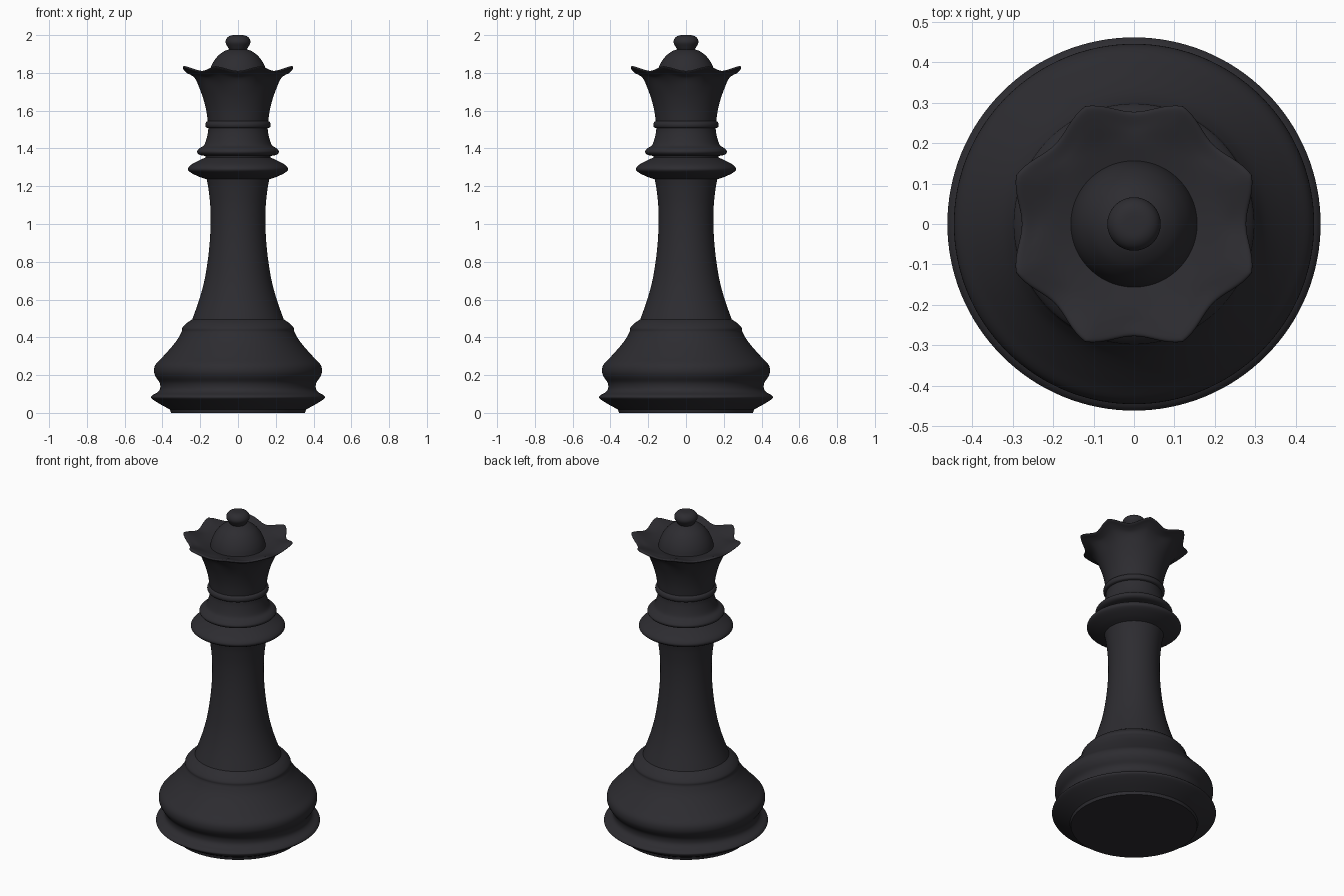
import bpy, bmesh, math
from mathutils import Vector

SEG = 128
mat = bpy.data.materials.new("dark_finish")
mat.diffuse_color = (0.026, 0.025, 0.030, 1)


def spline(pts, n=4):
    """Catmull-Rom curve through the profile points."""
    if len(pts) < 3:
        return [Vector(p) for p in pts]
    p = [Vector(q) for q in pts]
    p = [2 * p[0] - p[1]] + p + [2 * p[-1] - p[-2]]
    out = []
    for i in range(1, len(p) - 2):
        a, b, c, d = p[i - 1:i + 3]
        for k in range(n):
            t = k / n
            out.append(0.5 * (2 * b + (c - a) * t + (2 * a - 5 * b + 4 * c - d) * t * t
                              + (3 * b - a - 3 * c + d) * t ** 3))
    return out + [p[-2]]


def lathe(name, sections, shape=None):
    """Revolve (radius, height) sections; section ends are corners."""
    prof = []
    for s in sections:
        curve = spline(s)
        prof += curve if not prof else curve[1:]
    bm = bmesh.new()
    rings = []
    for r, z in prof:
        if r < 1e-4:
            rings.append([bm.verts.new((0, 0, z))] * SEG)
            continue
        ring = []
        for i in range(SEG):
            a = math.tau * i / SEG
            rr, zz = shape(r, z, a) if shape else (r, z)
            ring.append(bm.verts.new((rr * math.cos(a), rr * math.sin(a), zz)))
        rings.append(ring)
    for lo, hi in zip(rings, rings[1:]):
        for i in range(SEG):
            j = (i + 1) % SEG
            bm.faces.new(list(dict.fromkeys((lo[i], lo[j], hi[j], hi[i]))))
    me = bpy.data.meshes.new(name)
    bm.to_mesh(me)
    bm.free()
    me.materials.append(mat)
    ob = bpy.data.objects.new(name, me)
    bpy.context.collection.objects.link(ob)
    bpy.ops.object.select_all(action='DESELECT')
    ob.select_set(True)
    bpy.context.view_layer.objects.active = ob
    bpy.ops.object.shade_smooth_by_angle(angle=math.radians(35))
    return ob


def scallop(r, z, a):
    """Eight soft points around the crown rim."""
    t = min(max((r - 0.19) / 0.11, 0), 1)
    amt = t * t * (3 - 2 * t)
    dip = 0.5 * abs(math.cos(4 * a)) + 0.25 + 0.25 * math.cos(8 * a)
    return r - 0.038 * amt * dip, z - 0.025 * amt * dip


# Foot, flared rim and rounded base
lathe("base", [
    [(0, 0), (0.355, 0)],
    [(0.355, 0), (0.36, 0.018)],
    [(0.36, 0.018), (0.41, 0.045), (0.45, 0.07), (0.461, 0.083), (0.452, 0.095)],
    [(0.452, 0.095), (0.425, 0.11), (0.412, 0.13), (0.415, 0.16), (0.435, 0.19),
     (0.445, 0.22), (0.437, 0.255), (0.40, 0.295), (0.355, 0.345), (0.32, 0.39), (0.297, 0.432)],
    [(0.297, 0.432), (0.295, 0.45), (0.272, 0.475), (0.242, 0.495)],
])

# Slender waisted stem
lathe("stem", [[(0.242, 0.495), (0.205, 0.60), (0.178, 0.70), (0.161, 0.80), (0.150, 0.90),
                (0.145, 1.0), (0.147, 1.1), (0.157, 1.19), (0.166, 1.237)]])

# Wide collar and smaller collar above it
lathe("collars", [
    [(0.166, 1.237), (0.205, 1.25), (0.25, 1.272), (0.265, 1.29), (0.250, 1.312),
     (0.21, 1.335), (0.172, 1.352)],
    [(0.172, 1.352), (0.172, 1.36)],
    [(0.172, 1.36), (0.205, 1.367), (0.217, 1.383), (0.205, 1.40), (0.182, 1.415),
     (0.170, 1.44), (0.160, 1.48), (0.157, 1.507)],
    [(0.157, 1.507), (0.169, 1.512), (0.173, 1.525), (0.169, 1.538), (0.160, 1.545)],
])

# Scalloped crown with dished top
lathe("crown", [
    [(0.160, 1.545), (0.168, 1.60), (0.180, 1.65), (0.197, 1.70), (0.222, 1.75),
     (0.252, 1.788), (0.285, 1.812), (0.312, 1.826), (0.313, 1.834), (0.300, 1.835),
     (0.26, 1.822), (0.21, 1.803), (0.156, 1.788)],
], scallop)

# Dome and small knob
lathe("dome_and_knob", [
    [(0.156, 1.788), (0.148, 1.82), (0.132, 1.855), (0.106, 1.89), (0.074, 1.914), (0.047, 1.925)],
    [(0.047, 1.925), (0.055, 1.938), (0.066, 1.962), (0.058, 1.985), (0.036, 1.998), (0, 2.0)],
])
